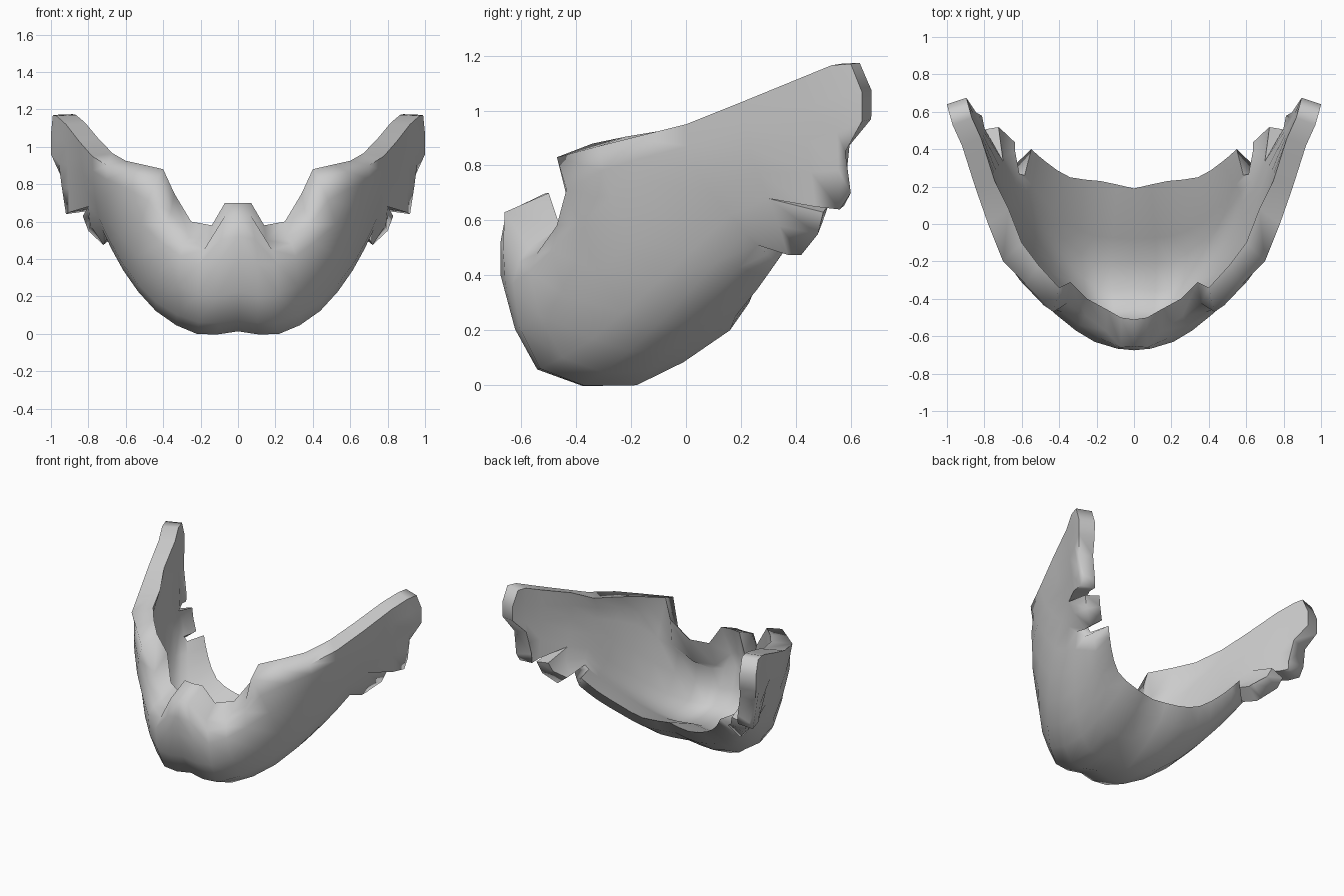
import bpy
import bmesh
from mathutils import Vector

old = bpy.data.objects.get("Cube")
if old:
    bpy.data.objects.remove(old, do_unlink=True)

THICKNESS = 0.11


def refine(points):
    """Insert a smooth midpoint between each pair of neighbouring points."""
    p = [Vector(q) for q in points]
    ends = [p[0] * 2 - p[1]] + p + [p[-1] * 2 - p[-2]]
    result = [p[0]]
    for a, b, c, d in zip(ends, ends[1:], ends[2:], ends[3:]):
        result += [((b + c) * 9 - a - d) / 16, c]
    return result


def add_patch(bm, columns):
    """Skin a row of columns with outward facing quads."""
    grid = [[bm.verts.new(p) for p in column] for column in columns]
    for left, right in zip(grid, grid[1:]):
        for j in range(len(left) - 1):
            bm.faces.new((left[j], left[j + 1], right[j + 1], right[j]))


def inner_point(vert, borders):
    """Place the inner wall point that belongs to an outer point."""
    for outer, inner in borders:
        if (vert.co - outer).length < 0.001:
            return inner
    normal = vert.normal.copy()
    if abs(vert.co.x) < 0.001:
        normal.x = 0
        normal.normalize()
    co = vert.co - normal * THICKNESS
    co.x = max(co.x, 0)
    return co


def add_lining(bm, borders):
    """Give the open skin an inner wall and close its outer borders."""
    bm.normal_update()
    outer_faces = list(bm.faces)
    open_edges = [e for e in bm.edges if e.is_boundary
                  and any(abs(v.co.x) > 0.001 for v in e.verts)]
    inner = {v: bm.verts.new(inner_point(v, borders)) for v in list(bm.verts)}
    for face in outer_faces:
        bm.faces.new([inner[v] for v in reversed(face.verts)])
    for edge in open_edges:
        loop = edge.link_loops[0]
        a, b = loop.vert, loop.link_loop_next.vert
        bm.faces.new((b, a, inner[a], inner[b]))


# Rails running from the chin centre towards the ear
rim = [Vector(p) for p in (
    (0, -.655, .63), (.07, -.66, .63), (.15, -.57, .5), (.26, -.49, .515),
    (.36, -.425, .65), (.43, -.47, .83), (.58, -.32, .87), (.7, -.2, .9),
    (.78, 0, .95))]
inner_rim = [Vector(p) for p in (
    (0, -.51, .7), (.07, -.5, .7), (.14, -.46, .58), (.25, -.4, .6),
    (.34, -.31, .75), (.4, -.34, .88), (.51, -.22, .905), (.6, -.1, .925),
    (.67, .08, .965))]
cheek = refine([(0, -.675, .4), (.21, -.63, .37), (.41, -.49, .49),
                (.63, -.27, .68), (.77, .03, .79)])
jaw = refine([(0, -.53, .07), (.21, -.53, .06), (.44, -.34, .17),
              (.62, -.1, .38), (.745, .16, .62)])
keel = refine([(0, -.17, .02), (.22, -.18, 0), (.43, -.06, .13),
               (.6, .12, .34), (.7, .26, .51)])
hem = refine([(0, .12, .2), (.2, .16, .2), (.38, .18, .25),
              (.52, .26, .35), (.61, .33, .45)])
inner_hem = [p + Vector((-.1 * p.x, .07, .1)) for p in hem]
main = [refine(column) for column in zip(rim, cheek, jaw, keel, hem)]
last = main[-1]

# Upper tip that rises to the ear
fork = (.8, .3, .68)
ear = [last[:5],
       refine([(.85, .2, 1.03), (.83, .23, .86), fork]),
       refine([(.92, .42, 1.12), (.91, .44, .9), (.9, .47, .65)]),
       refine([(.97, .53, 1.165), (.96, .55, .92), (.92, .56, .64)]),
       [(.99, .6, 1.17), (1, .64, 1.07), (1, .64, .96),
        (.95, .58, .85), (.92, .6, .7)]]

# Small tuft below the ear tip
tuft = [last[4:7],
        [fork, (.79, .34, .58), (.72, .37, .475)],
        [(.83, .5, .63), (.8, .48, .55), (.72, .42, .475)]]

bm = bmesh.new()
for patch in (main, ear, tuft):
    add_patch(bm, patch)
bmesh.ops.remove_doubles(bm, verts=bm.verts, dist=0.0005)
add_lining(bm, list(zip(rim + hem, inner_rim + inner_hem)))
mesh = bpy.data.meshes.new("beard_shell")
bm.to_mesh(mesh)
bm.free()
beard = bpy.data.objects.new("beard_shell", mesh)
bpy.context.collection.objects.link(beard)

# Single plain grey
grey = bpy.data.materials.new("light_grey")
grey.use_nodes = True
colour = (0.6, 0.6, 0.6, 1)
grey.diffuse_color = colour
grey.node_tree.nodes["Principled BSDF"].inputs["Base Color"].default_value = colour
mesh.materials.append(grey)

# Mirror to the right half
mirror = beard.modifiers.new("mirror", 'MIRROR')
mirror.use_clip = True
mirror.merge_threshold = 0.001

bpy.ops.object.select_all(action='DESELECT')
beard.select_set(True)
bpy.context.view_layer.objects.active = beard
bpy.ops.object.shade_smooth_by_angle(angle=1.5)
